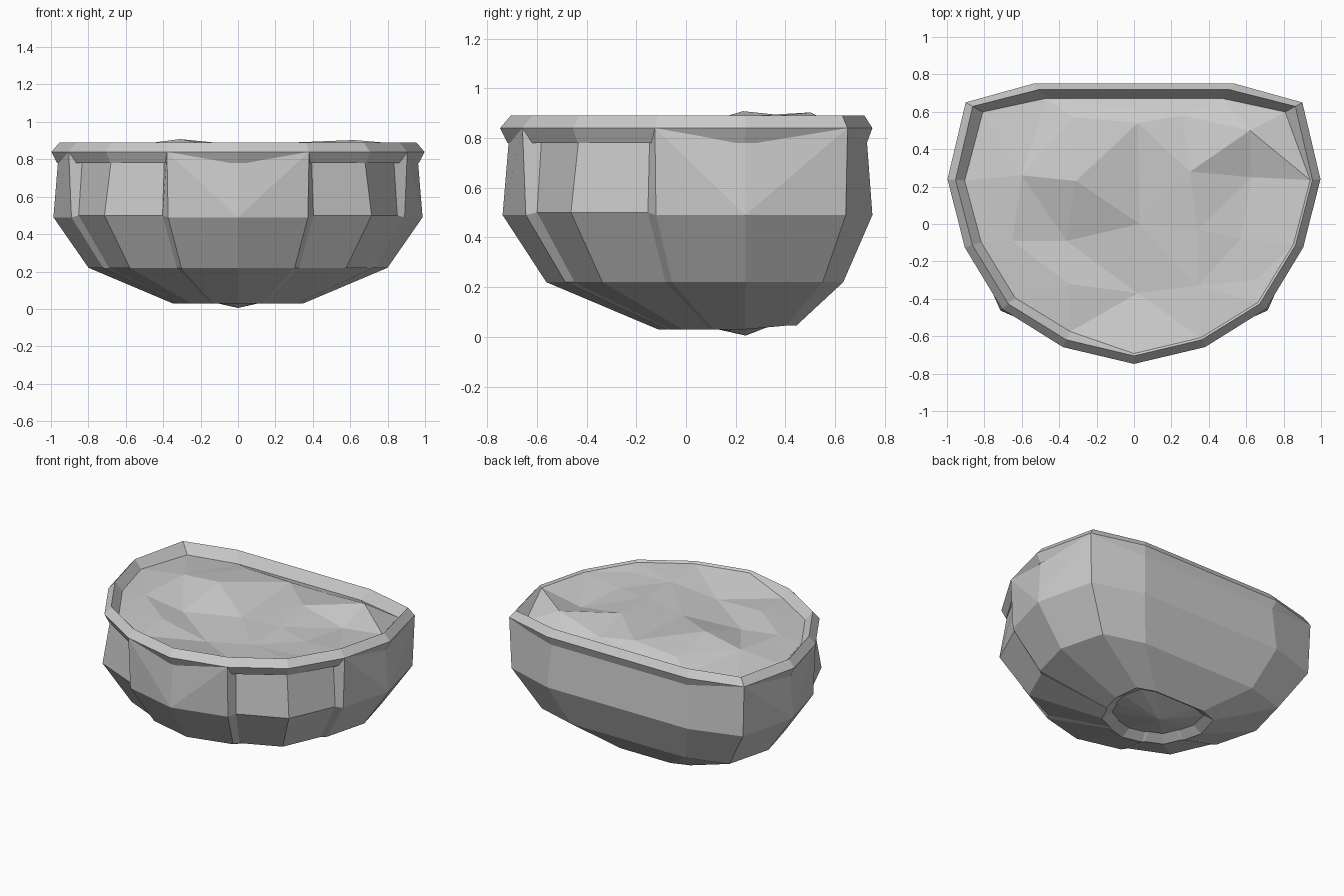
import bpy
from mathutils import Vector
from mathutils.geometry import delaunay_2d_cdt

if "Cube" in bpy.data.objects:
    bpy.data.objects.remove(bpy.data.objects["Cube"])

CENTRE = Vector((0, 0.15))


def mesh_object(name, verts, faces):
    me = bpy.data.meshes.new(name)
    me.from_pydata(verts, [], faces)
    me.validate()
    ob = bpy.data.objects.new(name, me)
    bpy.context.collection.objects.link(ob)
    return ob


def inset(p, d):
    v = Vector(p[:2]) - CENTRE
    return CENTRE + v * (1 - d / v.length)


def bridge(n, a, b):
    return [(a + i, a + (i + 1) % n, b + (i + 1) % n, b + i) for i in range(n)]


def mirrored(half):
    # half runs from the front centre round the right side to the back
    return half + [(-p[0],) + tuple(p[1:]) for p in reversed(half[1:])]


# Half-round rim: a ridge section swept round the outline
outline = mirrored([(0, -0.748), (0.38, -0.658), (0.705, -0.455),
                    (0.905, -0.125), (0.997, 0.24), (0.90, 0.65), (0.54, 0.75)])
n = len(outline)
section = [(0.03, 0.78), (0, 0.84), (0.043, 0.89), (0.105, 0.82)]
verts, faces = [], []
for d, z in section:
    verts += [(*inset(p, d), z) for p in outline]
for k in range(len(section)):
    faces += bridge(n, k * n, ((k + 1) % len(section)) * n)
mesh_object("rim", verts, faces)

# Bowl: columns are 0 = raised panel end, 1 = raised middle,
# 2 = recess corner, 3 = back, 4 = recess middle
columns = mirrored([(0, -0.748, 1), (0.38, -0.658, 0), (0.42, -0.63, 2),
                    (0.705, -0.455, 4), (0.885, -0.165, 2), (0.905, -0.125, 0),
                    (0.997, 0.24, 1), (0.90, 0.65, 0), (0.54, 0.75, 3)])
top_inset = (0.0, 0.035, 0.055, 0.03, 0.035)
mid_inset = (0.015, 0.01, 0.035, 0.0, -0.012)
n = len(columns)
base = Vector((0, 0.24))
rings = [[], [], [], [], []]
for x, y, kind in columns:
    t = inset((x, y), top_inset[kind])
    m = inset((x, y), mid_inset[kind])
    rings[0].append((t.x, t.y, 0.84 if kind == 0 else 0.79))
    rings[1].append((m.x, m.y, 0.50 if kind in (2, 4) else 0.49))
    d = m - base
    low = base + Vector((d.x * 0.81, d.y * (0.82 if d.y < 0 else 0.77)))
    foot = base + Vector((d.x * 0.355, d.y * (0.36 if d.y < 0 else 0.40)))
    rings[2].append((low.x, low.y, 0.22))
    rings[3].append((foot.x, foot.y, 0.045 if y > 0.5 else 0.03))
    hollow = base + (foot - base) * 0.82
    rings[4].append((hollow.x, hollow.y, 0.07))
verts = [v for r in rings for v in r] + [(base.x, base.y, 0.005)]
faces = []
for k in range(4):
    for i, (a, b, c, e) in enumerate(bridge(n, (k + 1) * n, k * n)):
        # upper panels fold from the raised middle to the raised ends
        if k == 0 and columns[i][2] == 1:
            faces += [(a, b, c), (a, c, e)]
        elif k == 0 and columns[(i + 1) % n][2] == 1:
            faces += [(a, b, e), (b, c, e)]
        else:
            faces.append((a, b, c, e))
faces += [(4 * n + (i + 1) % n, 4 * n + i, 5 * n) for i in range(n)]
mesh_object("bowl", verts, faces)

# Lumpy filling: hand-placed bumps, triangulated inside the rim
bumps = [(-0.60, 0.26, 0.87), (-0.31, 0.23, 0.908), (0.30, 0.28, 0.89), (0.63, 0.25, 0.83),
         (0.62, 0.50, 0.903), (0.03, 0.0, 0.84), (0.34, -0.03, 0.87), (-0.36, -0.09, 0.81),
         (-0.65, -0.09, 0.85), (0.57, -0.08, 0.85), (-0.35, -0.32, 0.85), (0.02, -0.37, 0.81),
         (0.34, -0.33, 0.86), (0.65, -0.30, 0.86), (-0.32, 0.57, 0.865), (0.02, 0.54, 0.875),
         (0.26, 0.58, 0.85)]
pts = []
for p in outline:
    if p[1] > 0.6:
        d, z = 0.105, 0.82       # low along the back
    elif p[0] >= 0:
        d, z = 0.055, 0.876      # heaped up to the rim on the right
    else:
        d, z = 0.092, 0.835
    pts.append((*inset(p, d), z))
m = len(pts)
pts += bumps
res = delaunay_2d_cdt([Vector(p[:2]) for p in pts],
                      [(i, (i + 1) % m) for i in range(m)], [], 1, 1e-5)
height = [pts[o[0]][2] if o else 0.85 for o in res[3]]
mesh_object("soil", [(v.x, v.y, h) for v, h in zip(res[0], height)], [tuple(f) for f in res[2]])
